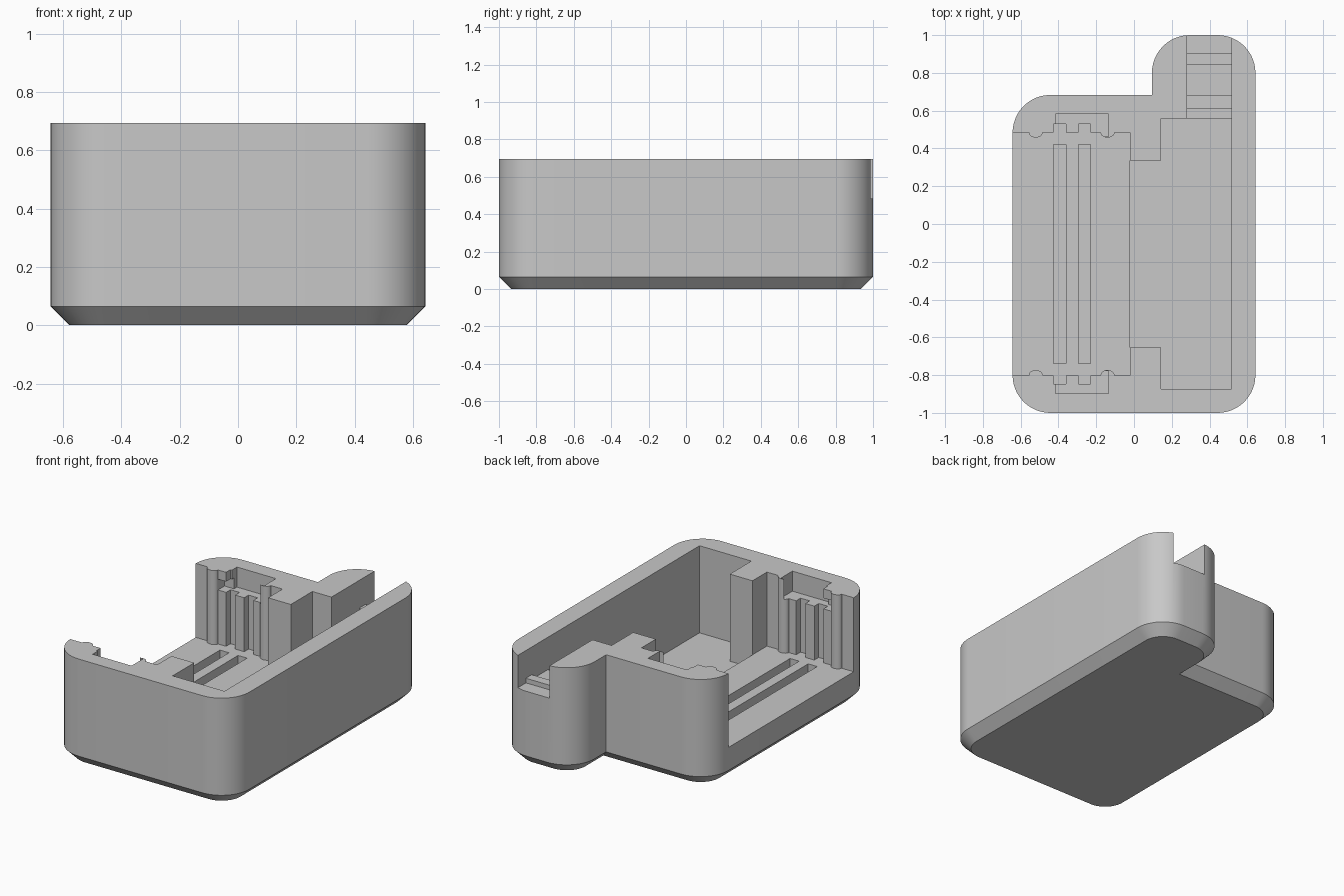
import bpy, bmesh, math
from mathutils import Vector

cube = bpy.data.objects.get("Cube")
if cube:
    bpy.data.objects.remove(cube)

HEIGHT, CHAMFER, MID_Y = 0.695, 0.065, -0.158   # inside is symmetric about MID_Y
WIDE = 0.643                                    # half of the outer width

grey = bpy.data.materials.new("plain_grey")
grey.use_nodes = True
grey.diffuse_color = (0.58, 0.58, 0.58, 1)
grey.node_tree.nodes["Principled BSDF"].inputs["Base Color"].default_value = grey.diffuse_color


def loft(name, rings):
    """Closed solid through rings of 3D points."""
    bm = bmesh.new()
    loops = [[bm.verts.new(p) for p in ring] for ring in rings]
    for a, b in zip(loops, loops[1:]):
        for i in range(len(a)):
            j = (i + 1) % len(a)
            bm.faces.new((a[i], a[j], b[j], b[i]))
    bm.faces.new(loops[0][::-1])
    bm.faces.new(loops[-1])
    bmesh.ops.recalc_face_normals(bm, faces=bm.faces)
    mesh = bpy.data.meshes.new(name)
    bm.to_mesh(mesh)
    bm.free()
    obj = bpy.data.objects.new(name, mesh)
    bpy.context.collection.objects.link(obj)
    mesh.materials.append(grey)
    return obj


def cut(target, cutter):
    mod = target.modifiers.new("cut", 'BOOLEAN')
    mod.operation, mod.solver, mod.object = 'DIFFERENCE', 'EXACT', cutter
    bpy.context.view_layer.objects.active = target
    bpy.ops.object.modifier_apply(modifier=mod.name)
    bpy.data.objects.remove(cutter)


def prism(points, z0, z1=1.0):
    return loft("cutter", [[(x, y, z) for x, y in points] for z in (z0, z1)])


def box(x0, x1, y0, y1, z0, z1=1.0):
    return prism([(x0, y0), (x1, y0), (x1, y1), (x0, y1)], z0, z1)


def outline(inset, z, steps=12):
    """Rounded plan with a rear lobe, shrunk by inset."""
    corners = [(-WIDE, -1, 0.2), (WIDE, -1, 0.2), (WIDE, 1, 0.2),
               (0.095, 1, 0.2), (0.095, 0.683, 0), (-WIDE, 0.683, 0.2)]
    ring = []
    for i, (x, y, r) in enumerate(corners):
        p = Vector((x, y))
        d_in = (p - Vector(corners[i - 1][:2])).normalized()
        d_out = (Vector(corners[(i + 1) % len(corners)][:2]) - p).normalized()
        n_in, n_out = (Vector((-d.y, d.x)) for d in (d_in, d_out))
        p = p + (n_in + n_out) * inset
        if not r:
            ring.append((p.x, p.y, z))
            continue
        r -= inset
        centre = p + (n_in + n_out) * r
        for k in range(steps + 1):
            t = k / steps * math.pi / 2
            q = centre - n_in * r * math.cos(t) - n_out * r * math.sin(t)
            ring.append((q.x, q.y, z))
    return ring


# Outer shell with chamfered base
case = loft("case", [outline(CHAMFER, 0), outline(0, CHAMFER), outline(0, HEIGHT)])

# Open side bay: end walls carry two round ribs and two upright grooves
HALF, SLOTS = 0.643, ((-0.425, -0.36), (-0.295, -0.23))


def rib(x):
    r = 0.037
    return [(x - r * math.cos(t), HALF - 0.75 * r * math.sin(t))
            for t in (math.pi * k / 12 for k in range(13))]


wall = [(-0.8, HALF)] + rib(-0.52)
for a, b in SLOTS:
    wall += [(a, HALF), (a, HALF + 0.045), (b, HALF + 0.045), (b, HALF)]
wall += rib(-0.14) + [(-0.02, HALF), (-0.02, 0.495), (0.05, 0.495)]
bay = [(x, MID_Y + h) for x, h in wall] + [(x, MID_Y - h) for x, h in reversed(wall)]
cut(case, prism(bay, 0.215))

# Deep main chamber, narrowed by the two pillars
for x0, half in ((-0.02, 0.495), (0.143, 0.716)):
    cut(case, box(x0, 0.515, MID_Y - half, MID_Y + half, 0.13))

# Ledge pockets at the bay ends, each with a small undercut beside it
for s in (-1, 1):
    for x0, x1, depth, top in ((-0.415, -0.135, 0.74, 1.0), (-0.483, -0.4, 0.71, 0.635)):
        y0, y1 = sorted((MID_Y + s * 0.62, MID_Y + s * depth))
        cut(case, box(x0, x1, y0, y1, 0.565, top))

# Long floor slots
for a, b in SLOTS:
    cut(case, box(a, b, MID_Y - 0.58, MID_Y + 0.58, 0.14))

# Rear cable channel with a groove and a gripping ridge
floor = 0.485
profile = [(0.5, floor)]
for a, b, z in ((0.613, 0.68, 0.45), (0.845, 0.905, 0.515)):
    profile += [(a, floor), (a, z), (b, z), (b, floor)]
profile += [(1.1, floor), (1.1, 1), (0.5, 1)]
cut(case, loft("cutter", [[(x, y, z) for y, z in profile] for x in (0.28, 0.515)]))

# Smooth rounded walls, crisp edges
bpy.ops.object.select_all(action='DESELECT')
case.select_set(True)
bpy.context.view_layer.objects.active = case
bpy.ops.object.shade_smooth_by_angle(angle=math.radians(25))
